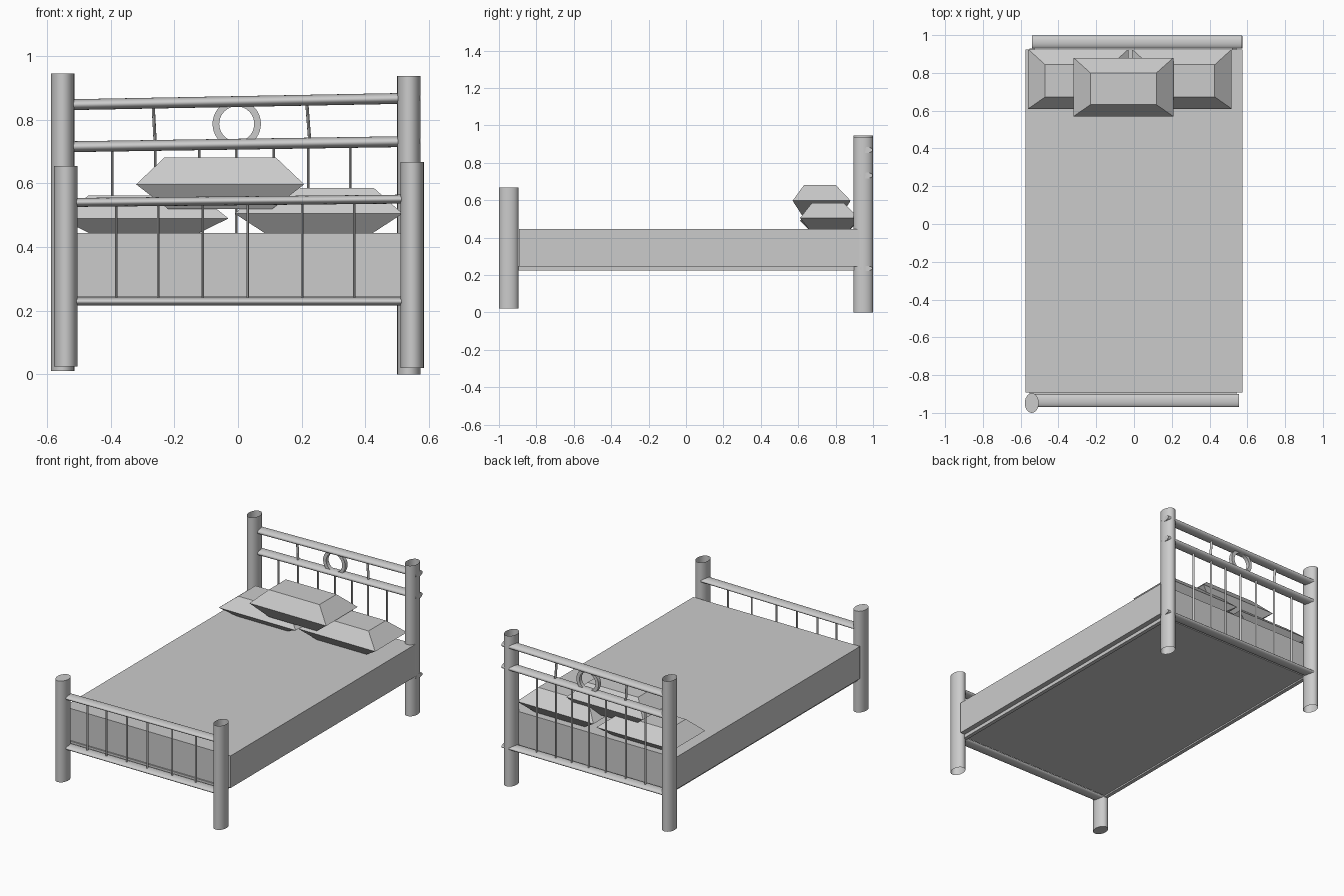
import bpy, bmesh, math
from mathutils import Vector

cube = bpy.data.objects.get("Cube")
if cube:
    bpy.data.objects.remove(cube, do_unlink=True)

grey = bpy.data.materials.new("plain_grey")
grey.use_nodes = True
COLOUR = (0.6, 0.6, 0.6, 1)
grey.diffuse_color = COLOUR
grey.node_tree.nodes["Principled BSDF"].inputs["Base Color"].default_value = COLOUR


def add_object(name, bm, smooth=False):
    mesh = bpy.data.meshes.new(name)
    bmesh.ops.recalc_face_normals(bm, faces=bm.faces)
    bm.to_mesh(mesh)
    bm.free()
    mesh.materials.append(grey)
    obj = bpy.data.objects.new(name, mesh)
    bpy.context.collection.objects.link(obj)
    if smooth:
        bpy.ops.object.select_all(action='DESELECT')
        obj.select_set(True)
        bpy.context.view_layer.objects.active = obj
        bpy.ops.object.shade_smooth_by_angle(angle=math.radians(40))
    return obj


def tube(name, start, end, radius, depth, capped=True, sides=24):
    """Elliptical bar: radius across, depth along y."""
    start, end = Vector(start), Vector(end)
    axis = (end - start).normalized()
    across = axis.cross(Vector((0, 1, 0))).normalized()
    bm = bmesh.new()
    rings = []
    for centre in (start, end):
        ring = []
        for i in range(sides):
            a = math.tau * i / sides
            offset = across * radius * math.cos(a) + Vector((0, depth * math.sin(a), 0))
            ring.append(bm.verts.new(centre + offset))
        rings.append(ring)
    low, high = rings
    for i in range(sides):
        j = (i + 1) % sides
        bm.faces.new((low[i], low[j], high[j], high[i]))
    if capped:
        bm.faces.new(low)
        bm.faces.new(high)
    return add_object(name, bm, smooth=True)


def box(name, low, high):
    low, high = Vector(low), Vector(high)
    bm = bmesh.new()
    bmesh.ops.create_cube(bm, size=1)
    for v in bm.verts:
        v.co = (low + high) / 2 + v.co * (high - low)
    return add_object(name, bm)


def pillow(name, x0, x1, y0, y1, z0, rim, z1):
    """Wide pointed rim between a smaller bottom and top."""
    width, length = x1 - x0, y1 - y0
    # inset at sides, front and back for each level
    levels = ((z0, 0.19, 0.16, 0.16), (rim, 0, 0, 0), (z1, 0.17, 0.2, 0.26))
    bm = bmesh.new()
    loops = []
    for z, side, front, back in levels:
        xa, xb = x0 + side * width, x1 - side * width
        ya, yb = y0 + front * length, y1 - back * length
        loops.append([bm.verts.new((x, y, z)) for x, y in
                      ((xa, ya), (xb, ya), (xb, yb), (xa, yb))])
    for low, high in zip(loops, loops[1:]):
        for i in range(4):
            j = (i + 1) % 4
            bm.faces.new((low[i], low[j], high[j], high[i]))
    bm.faces.new(loops[0])
    bm.faces.new(loops[-1])
    return add_object(name, bm)


# Corner posts: hollow tubes, one of them closed
FOOT_Y, HEAD_Y = -0.948, 0.948
for name, x, y, z0, z1, capped in (
        ("front_right_post", -0.541, FOOT_Y, 0.025, 0.655, True),
        ("front_left_post", 0.547, FOOT_Y, 0.02, 0.667, False),
        ("back_right_post", -0.551, HEAD_Y, 0.01, 0.946, False),
        ("back_left_post", 0.537, HEAD_Y, 0, 0.937, False)):
    tube(name, (x, y, z0), (x, y, z1), 0.037, 0.052, capped)

# Cross rails
RAIL_FOOT, RAIL_HEAD = -0.935, 0.963
for name, y, za, zb, radius in (
        ("footboard_top_rail", RAIL_FOOT, 0.54, 0.551, 0.014),
        ("footboard_bottom_rail", RAIL_FOOT, 0.229, 0.229, 0.013),
        ("headboard_top_rail", RAIL_HEAD, 0.847, 0.868, 0.017),
        ("headboard_middle_rail", RAIL_HEAD, 0.715, 0.732, 0.017),
        ("headboard_bottom_rail", RAIL_HEAD, 0.235, 0.235, 0.014)):
    right, left = (-0.54, 0.555) if y < 0 else (-0.54, 0.573)
    tube(name, (right, y, za), (left, y, zb), radius, 0.034)

# Thin upright bars
for i, x in enumerate((-0.383, -0.25, -0.111, 0.031, 0.202, 0.365)):
    tube(f"footboard_bar_{i}", (x, RAIL_FOOT, 0.23), (x, RAIL_FOOT, 0.545), 0.004, 0.008, sides=8)
for i, x in enumerate((-0.395, -0.26, -0.122, -0.005, 0.112, 0.22, 0.353)):
    tube(f"headboard_bar_{i}", (x, RAIL_HEAD, 0.235), (x, RAIL_HEAD, 0.722), 0.004, 0.008, sides=8)
for name, xa, xb in (("right_short_bar", -0.26, -0.267), ("left_short_bar", 0.226, 0.216)):
    tube(name, (xa, RAIL_HEAD, 0.725), (xb, RAIL_HEAD, 0.855), 0.005, 0.01, sides=8)

# Headboard ring: flat band swept around a circle
bm = bmesh.new()
SEGMENTS = 40
loops = []
for radius, y in ((0.076, -0.012), (0.055, -0.012), (0.055, 0.012), (0.076, 0.012)):
    loops.append([bm.verts.new((-0.004 + radius * math.cos(math.tau * i / SEGMENTS), RAIL_HEAD + y,
                                0.787 + radius * math.sin(math.tau * i / SEGMENTS)))
                  for i in range(SEGMENTS)])
for k in range(4):
    a, b = loops[k], loops[(k + 1) % 4]
    for i in range(SEGMENTS):
        j = (i + 1) % SEGMENTS
        bm.faces.new((a[i], a[j], b[j], b[i]))
add_object("headboard_ring", bm, smooth=True)

# Mattress, base board and side rails
box("mattress", (-0.574, -0.892, 0.245), (0.574, 0.925, 0.445))
box("base_board", (-0.53, -0.9, 0.232), (0.53, 0.92, 0.246))
for name, x in (("right_side_rail", -0.54), ("left_side_rail", 0.53)):
    box(name, (x - 0.012, -0.91, 0.223), (x + 0.012, 0.93, 0.247))

# Pillows
pillow("right_pillow", -0.56, -0.03, 0.61, 0.925, 0.44, 0.49, 0.562)
pillow("left_pillow", -0.01, 0.517, 0.61, 0.925, 0.44, 0.505, 0.585)
pillow("top_pillow", -0.32, 0.208, 0.57, 0.88, 0.52, 0.597, 0.682)
